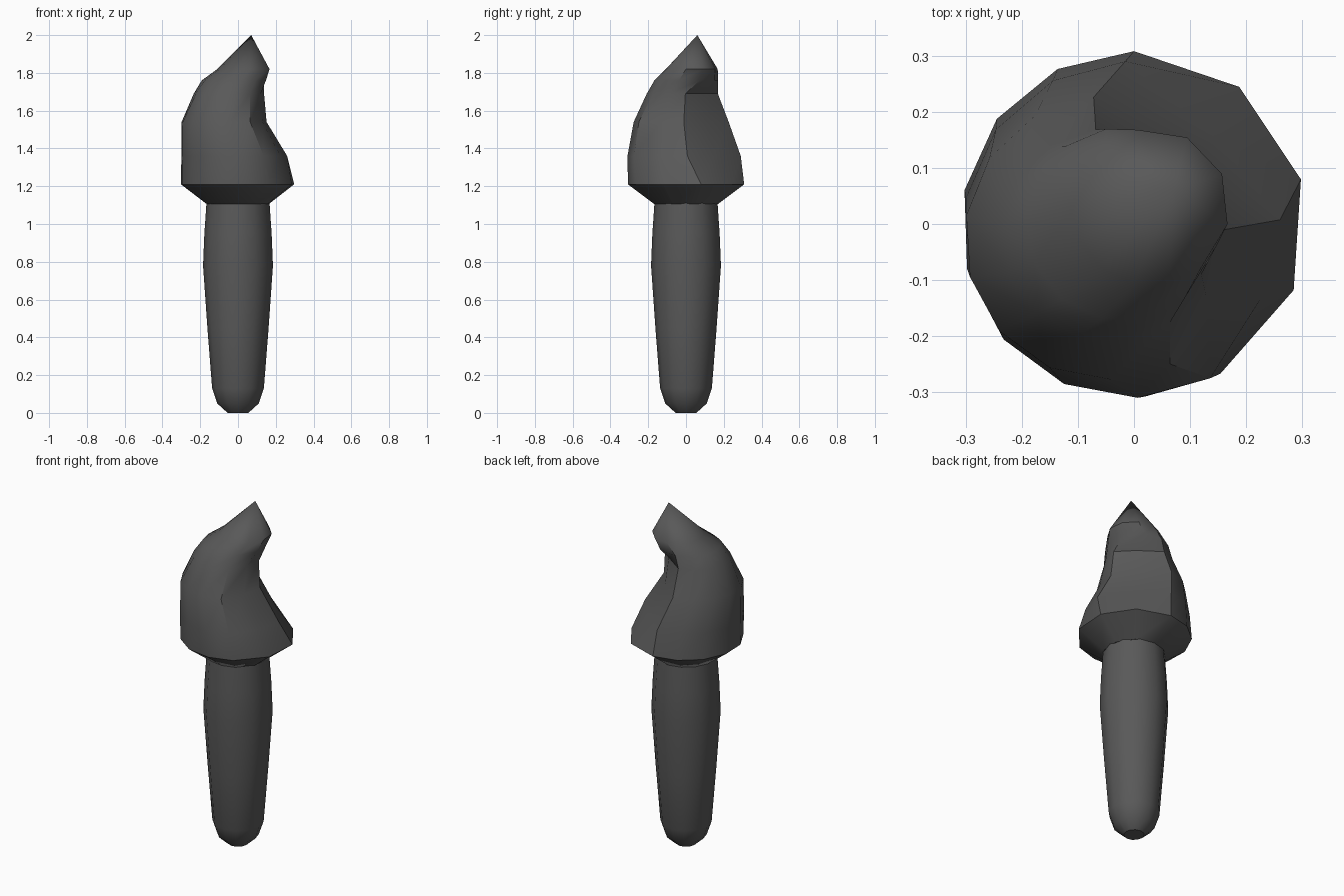
import bpy, bmesh, math
from mathutils import Vector

if "Cube" in bpy.data.objects:
    bpy.data.objects.remove(bpy.data.objects["Cube"])

grey = bpy.data.materials.new("dark grey")
grey.diffuse_color = (0.1, 0.1, 0.1, 1)
grey.use_nodes = True
grey.node_tree.nodes["Principled BSDF"].inputs["Base Color"].default_value = grey.diffuse_color


def loft(name, rings, tip=None, angle=40):
    """Skin a stack of equal-length rings, closing the ends with a cap or a tip."""
    bm = bmesh.new()
    loops = [[bm.verts.new(p) for p in ring] for ring in rings]
    n = len(loops[0])
    for a, b in zip(loops, loops[1:]):
        for i in range(n):
            j = (i + 1) % n
            bm.faces.new((a[i], a[j], b[j], b[i]))
    bm.faces.new(loops[0][::-1])
    if tip:
        top = bm.verts.new(tip)
        for i in range(n):
            bm.faces.new((loops[-1][i], loops[-1][(i + 1) % n], top))
    else:
        bm.faces.new(loops[-1])
    bmesh.ops.recalc_face_normals(bm, faces=bm.faces)
    mesh = bpy.data.meshes.new(name)
    bm.to_mesh(mesh)
    bm.free()
    mesh.materials.append(grey)
    obj = bpy.data.objects.new(name, mesh)
    bpy.context.collection.objects.link(obj)
    bpy.ops.object.select_all(action='DESELECT')
    bpy.context.view_layer.objects.active = obj
    obj.select_set(True)
    bpy.ops.object.shade_smooth_by_angle(angle=math.radians(angle))
    return obj


def polar(cx, cy, r, deg, z):
    a = math.radians(deg)
    return Vector((cx + r * math.cos(a), cy + r * math.sin(a), z))


def head_ring(z, cx, cy, r, back, front, bulge):
    """Round body arc on the left, hollowed side (or plain arc) on the right."""
    body, side = 8, 4
    pts = [polar(cx, cy, r, back + (360 + front - back) * i / body, z)
           for i in range(body + 1)]
    first, last = pts[0], pts[-1]
    for i in range(1, side):
        t = i / side
        if bulge is None:
            pts.append(polar(cx, cy, r, front + (back - front) * t, z))
        else:
            p = last.lerp(first, t)
            p.x += bulge * math.sin(math.pi * t) ** 1.3
            pts.append(p)
    return pts


# Tapered handle with a rounded foot
handle = [(0, 0.055), (0.05, 0.11), (0.13, 0.137), (0.45, 0.162),
          (0.78, 0.185), (0.95, 0.178), (1.11, 0.167)]
loft("handle", [[polar(0, 0, r, 30 * i, z) for i in range(12)] for z, r in handle])

# Bristle head: z, centre x, centre y, radius, back angle, front angle, side bulge
head = [
    (1.105, 0.00, 0.00, 0.168, 90, -60, None),
    (1.21, 0.00, 0.00, 0.308, 90, -60, None),
    (1.36, -0.005, -0.01, 0.300, 92, -62, 0.20),
    (1.54, -0.05, -0.025, 0.252, 95, -63, 0.155),
    (1.69, -0.045, -0.02, 0.190, 97, -55, 0.14),
    (1.76, -0.02, 0.00, 0.172, 100, -50, None),
    (1.82, 0.03, 0.03, 0.140, 100, -50, None),
]
loft("bristle_head", [head_ring(*row) for row in head], tip=(0.07, 0.06, 2.0), angle=38)
